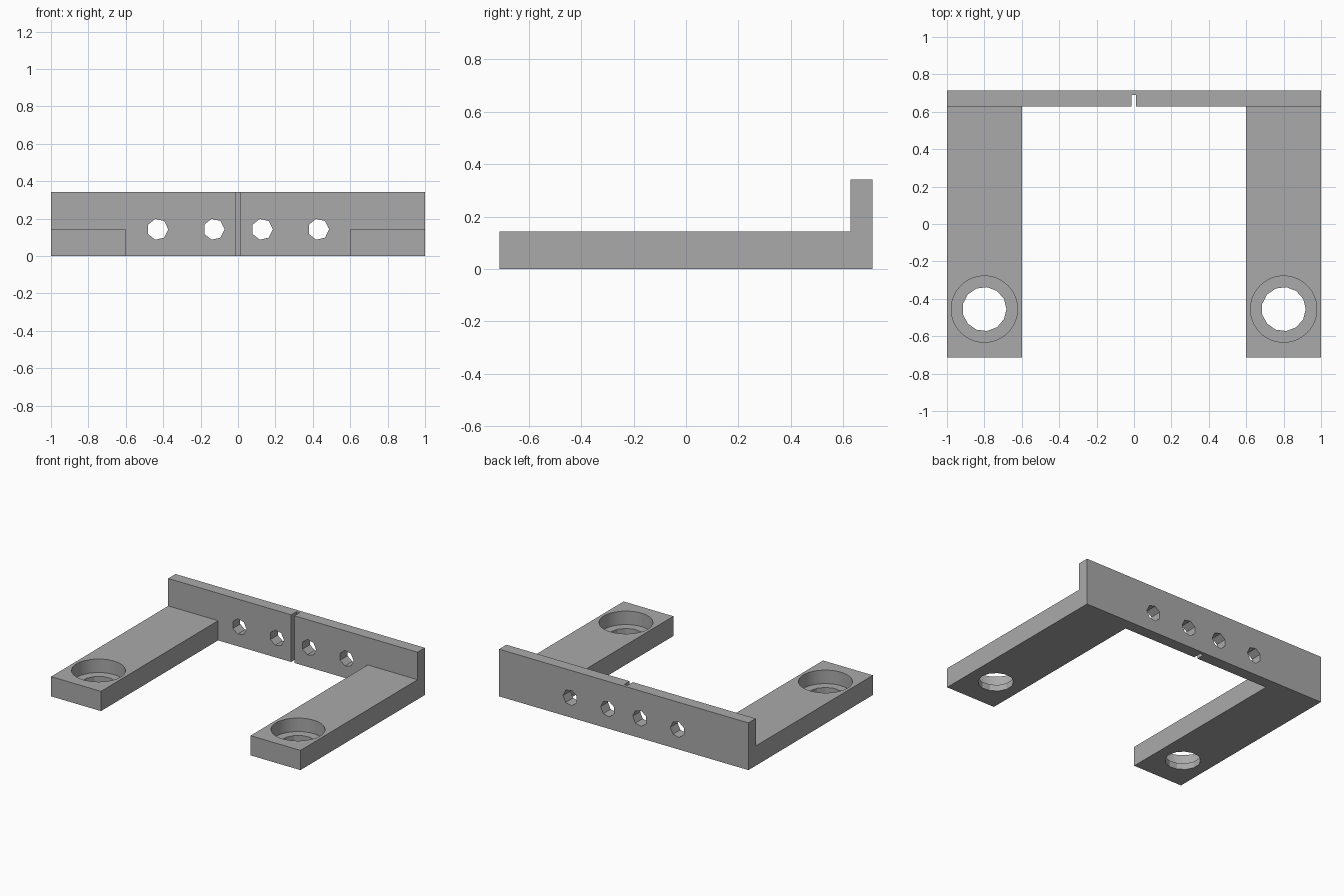
import bpy, bmesh
from math import cos, sin, tau
from mathutils import Vector

if "Cube" in bpy.data.objects:
    bpy.data.objects.remove(bpy.data.objects["Cube"], do_unlink=True)

grey = bpy.data.materials.new("plain grey")
grey.use_nodes = True
grey.diffuse_color = (0.4, 0.4, 0.4, 1)
grey.node_tree.nodes["Principled BSDF"].inputs["Base Color"].default_value = (0.4, 0.4, 0.4, 1)


def extrude(name, points, offset):
    """Solid made by sweeping a closed outline along an offset."""
    bm = bmesh.new()
    face = bm.faces.new([bm.verts.new(p) for p in points])
    swept = bmesh.ops.extrude_face_region(bm, geom=[face], use_keep_orig=True)
    moved = [v for v in swept["geom"] if isinstance(v, bmesh.types.BMVert)]
    bmesh.ops.translate(bm, verts=moved, vec=offset)
    bmesh.ops.recalc_face_normals(bm, faces=bm.faces[:])
    mesh = bpy.data.meshes.new(name)
    bm.to_mesh(mesh)
    bm.free()
    mesh.materials.append(grey)
    obj = bpy.data.objects.new(name, mesh)
    bpy.context.collection.objects.link(obj)
    return obj


def slab(name, x0, x1, y0, y1, z0, z1):
    outline = [(x0, y0, z0), (x1, y0, z0), (x1, y1, z0), (x0, y1, z0)]
    return extrude(name, outline, (0, 0, z1 - z0))


def drill(name, centre, radius, sides, u, v, offset):
    """Prism with its first corner along u."""
    pts = [Vector(centre) + radius * (cos(tau * i / sides) * Vector(u)
           + sin(tau * i / sides) * Vector(v)) for i in range(sides)]
    return extrude(name, pts, offset)


def combine(target, tool, operation):
    tool.hide_render = True
    mod = target.modifiers.new(operation.lower(), "BOOLEAN")
    mod.operation, mod.object, mod.solver = operation, tool, "EXACT"
    bpy.context.view_layer.objects.active = target
    bpy.ops.object.modifier_apply(modifier=mod.name)
    bpy.data.objects.remove(tool, do_unlink=True)


BACK, WALL, ARM_TOP, TOP = 0.713, 0.629, 0.143, 0.342
X, Y, Z = (1, 0, 0), (0, 1, 0), (0, 0, 1)

# U-shaped base, with the raised back wall on its rear bar
u_outline = [(-1, -BACK, 0), (-0.6, -BACK, 0), (-0.6, WALL, 0), (0.6, WALL, 0),
             (0.6, -BACK, 0), (1, -BACK, 0), (1, BACK, 0), (-1, BACK, 0)]
bracket = extrude("mounting_bracket", u_outline, (0, 0, ARM_TOP))
combine(bracket, slab("back_wall", -1, 1, WALL, BACK, 0, TOP), "UNION")

# Counterbored screw hole in each arm
for x in (-0.8, 0.8):
    spot = (x, -0.455, 0.045)
    combine(bracket, drill("counterbore", spot, 0.177, 64, X, Y, (0, 0, 0.3)), "DIFFERENCE")
    spot = (x, -0.455, -0.1)
    combine(bracket, drill("screw_hole", spot, 0.118, 13, X, Y, (0, 0, 0.4)), "DIFFERENCE")

# Row of small holes through the back wall
for x in (-0.43, -0.129, 0.129, 0.43):
    spot = (x, 0.5, 0.143)
    combine(bracket, drill("wall_hole", spot, 0.057, 7, X, Z, (0, 0.4, 0)), "DIFFERENCE")

# Vertical slot in the front of the back wall
combine(bracket, slab("slot", -0.014, 0.012, 0.5, 0.69, -0.1, 0.5), "DIFFERENCE")

# Round the look of the counterbores, keep every other edge sharp
bpy.ops.object.select_all(action="DESELECT")
bracket.select_set(True)
bpy.context.view_layer.objects.active = bracket
bpy.ops.object.shade_smooth_by_angle(angle=0.2)
